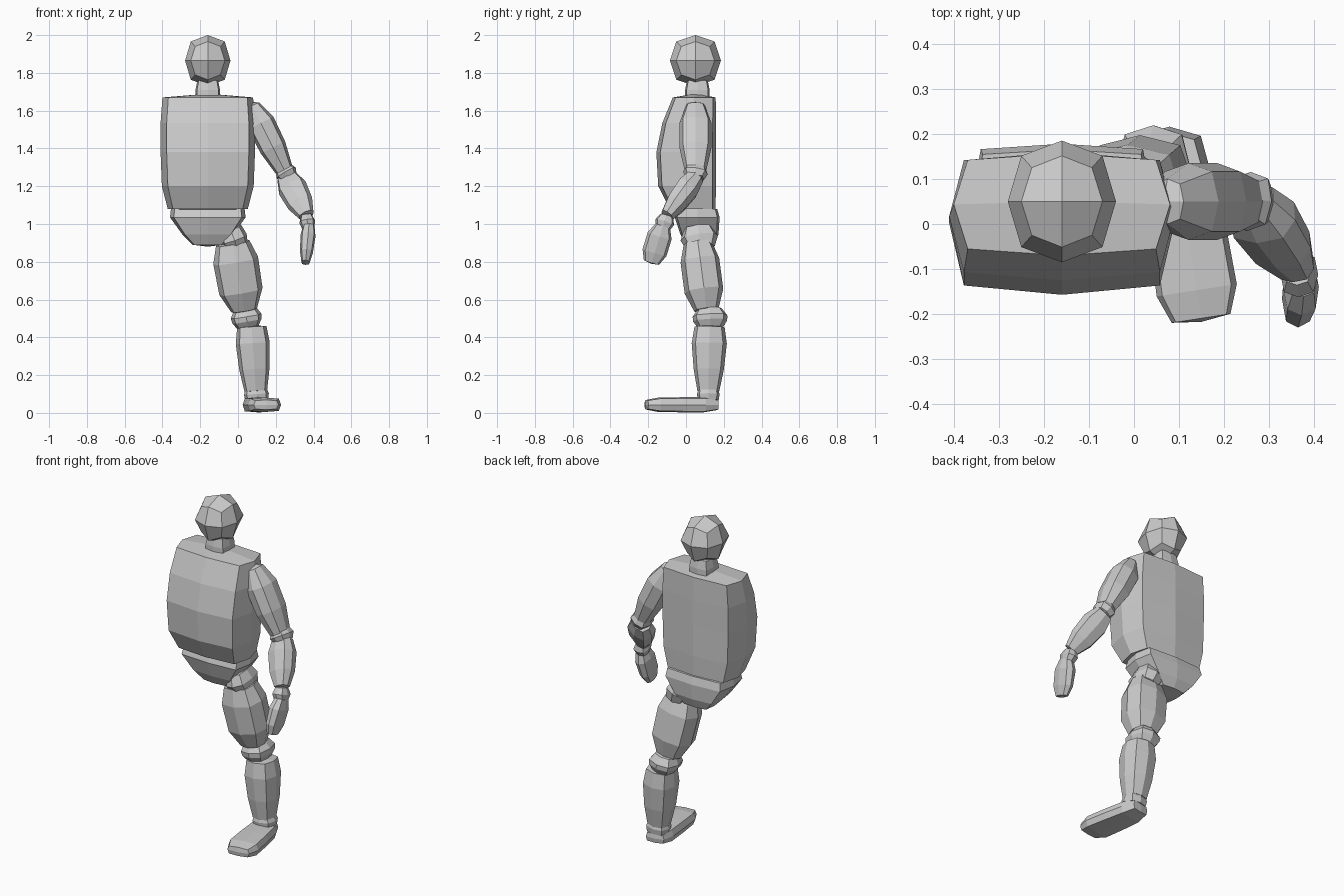
import bpy, bmesh
from mathutils import Vector

grey = bpy.data.materials.new("plain grey")
grey.diffuse_color = (0.6, 0.6, 0.6, 1)

# Eight points round a ring: four side middles and four pulled-in corners
AROUND = [(1, 0), (1, 1), (0, 1), (-1, 1), (-1, 0), (-1, -1), (0, -1), (1, -1)]


def loft(name, rings, cap0, cap1):
    """Skin eight-point rings and close both ends with four quads each."""
    bm = bmesh.new()
    vs = [[bm.verts.new(p) for p in r] for r in rings]
    for a, b in zip(vs, vs[1:]):
        for i in range(8):
            j = (i + 1) % 8
            bm.faces.new((a[i], a[j], b[j], b[i]))
    for ring, tip in ((vs[0], cap0), (vs[-1], cap1)):
        c = bm.verts.new(tip)
        for i in range(0, 8, 2):
            bm.faces.new((c, ring[i], ring[i + 1], ring[(i + 2) % 8]))
    bmesh.ops.recalc_face_normals(bm, faces=bm.faces)
    me = bpy.data.meshes.new(name)
    bm.to_mesh(me)
    bm.free()
    me.materials.append(grey)
    ob = bpy.data.objects.new(name, me)
    bpy.context.collection.objects.link(ob)
    return ob


def segment(name, p0, p1, sizes, k=0.78):
    """Limb piece from p0 to p1; sizes are (position, half width, half depth)."""
    p0, p1 = Vector(p0), Vector(p1)
    d = p1 - p0
    side = Vector((0, 1, 0)) if abs(d.z) > abs(d.y) else Vector((0, 0, 1))
    u = d.cross(side).normalized()
    v = u.cross(d).normalized()
    rings = []
    for t, hu, hv in sizes:
        c = p0 + d * t
        rings.append([c + u * hu * a * (k if a * b else 1)
                      + v * hv * b * (k if a * b else 1) for a, b in AROUND])
    return loft(name, rings, p0, p1)


def trunk(name, levels, z0, z1, k=0.87):
    """Level rings on the body axis; levels are (z, half width, front y, back y)."""
    x = -0.16
    rings = []
    for z, h, f, b in levels:
        cy, hy = (f + b) / 2, (b - f) / 2
        rings.append([(x + h * i * (k if i * j else 1),
                       cy + hy * j * (k if i * j else 1), z) for i, j in AROUND])
    return loft(name, rings, (x, 0.05, z0), (x, 0.05, z1))


# Head: cube subdivided once
bpy.ops.mesh.primitive_cube_add(size=2, location=(-0.16, 0.05, 1.865))
head = bpy.context.object
head.name = "head"
head.scale = (0.12, 0.135, 0.135)
head.data.materials.append(grey)
sub = head.modifiers.new("rounding", "SUBSURF")
sub.levels = sub.render_levels = 1
sub.use_limit_surface = False

# Neck, torso and pelvis
trunk("neck", [(1.67, 0.065, -0.005, 0.125), (1.71, 0.065, -0.005, 0.125),
               (1.76, 0.055, 0.005, 0.115)], 1.66, 1.77)
trunk("torso", [(1.67, 0.24, -0.07, 0.157), (1.535, 0.25, -0.125, 0.16),
                (1.38, 0.25, -0.157, 0.16), (1.2, 0.243, -0.147, 0.16),
                (1.08, 0.212, -0.085, 0.155)], 1.69, 1.07)
trunk("pelvis", [(1.08, 0.195, -0.045, 0.165), (1.035, 0.2, -0.06, 0.178),
                 (0.945, 0.135, -0.03, 0.172), (0.89, 0.08, 0.0, 0.15)],
      1.085, 0.88, 0.9)

# Leg
segment("hip_joint", (-0.045, 0.06, 0.99), (0.0, 0.08, 0.86),
        [(0.1, 0.06, 0.075), (0.5, 0.072, 0.1), (0.9, 0.06, 0.075)])
segment("thigh", (-0.03, 0.06, 0.91), (0.035, 0.11, 0.53),
        [(0.03, 0.09, 0.075), (0.27, 0.12, 0.103), (0.7, 0.116, 0.103),
         (0.96, 0.07, 0.065)])
segment("knee", (0.035, 0.125, 0.56), (0.055, 0.13, 0.44),
        [(0.08, 0.06, 0.065), (0.4, 0.082, 0.092), (0.62, 0.078, 0.09),
         (0.92, 0.055, 0.065)])
segment("shin", (0.072, 0.125, 0.465), (0.095, 0.118, 0.105),
        [(0.03, 0.078, 0.08), (0.27, 0.09, 0.093), (0.65, 0.08, 0.08),
         (0.97, 0.06, 0.058)])
segment("ankle", (0.095, 0.118, 0.14), (0.1, 0.118, 0.06),
        [(0.1, 0.055, 0.05), (0.5, 0.066, 0.06), (0.9, 0.06, 0.055)])
segment("foot", (0.09, 0.172, 0.043), (0.15, -0.217, 0.043),
        [(0.02, 0.055, 0.028), (0.2, 0.078, 0.04), (0.5, 0.086, 0.04),
         (0.82, 0.09, 0.038), (0.98, 0.066, 0.026)], 0.86)

# Arm
segment("upper_arm", (0.065, 0.05, 1.645), (0.25, 0.05, 1.275),
        [(0.05, 0.04, 0.05), (0.3, 0.075, 0.085), (0.65, 0.072, 0.085),
         (0.97, 0.048, 0.058)])
segment("elbow", (0.235, 0.055, 1.305), (0.275, 0.045, 1.235),
        [(0.1, 0.045, 0.05), (0.5, 0.058, 0.066), (0.9, 0.045, 0.05)])
segment("forearm", (0.255, 0.058, 1.255), (0.365, -0.105, 1.04),
        [(0.04, 0.056, 0.046), (0.3, 0.078, 0.062), (0.68, 0.07, 0.055),
         (0.97, 0.042, 0.035)])
segment("wrist", (0.362, -0.1, 1.05), (0.372, -0.125, 0.97),
        [(0.08, 0.03, 0.035), (0.5, 0.042, 0.052), (0.92, 0.032, 0.038)])
segment("hand", (0.376, -0.12, 1.0), (0.357, -0.185, 0.79),
        [(0.04, 0.03, 0.04), (0.3, 0.04, 0.066), (0.72, 0.034, 0.066),
         (0.97, 0.022, 0.042)])
